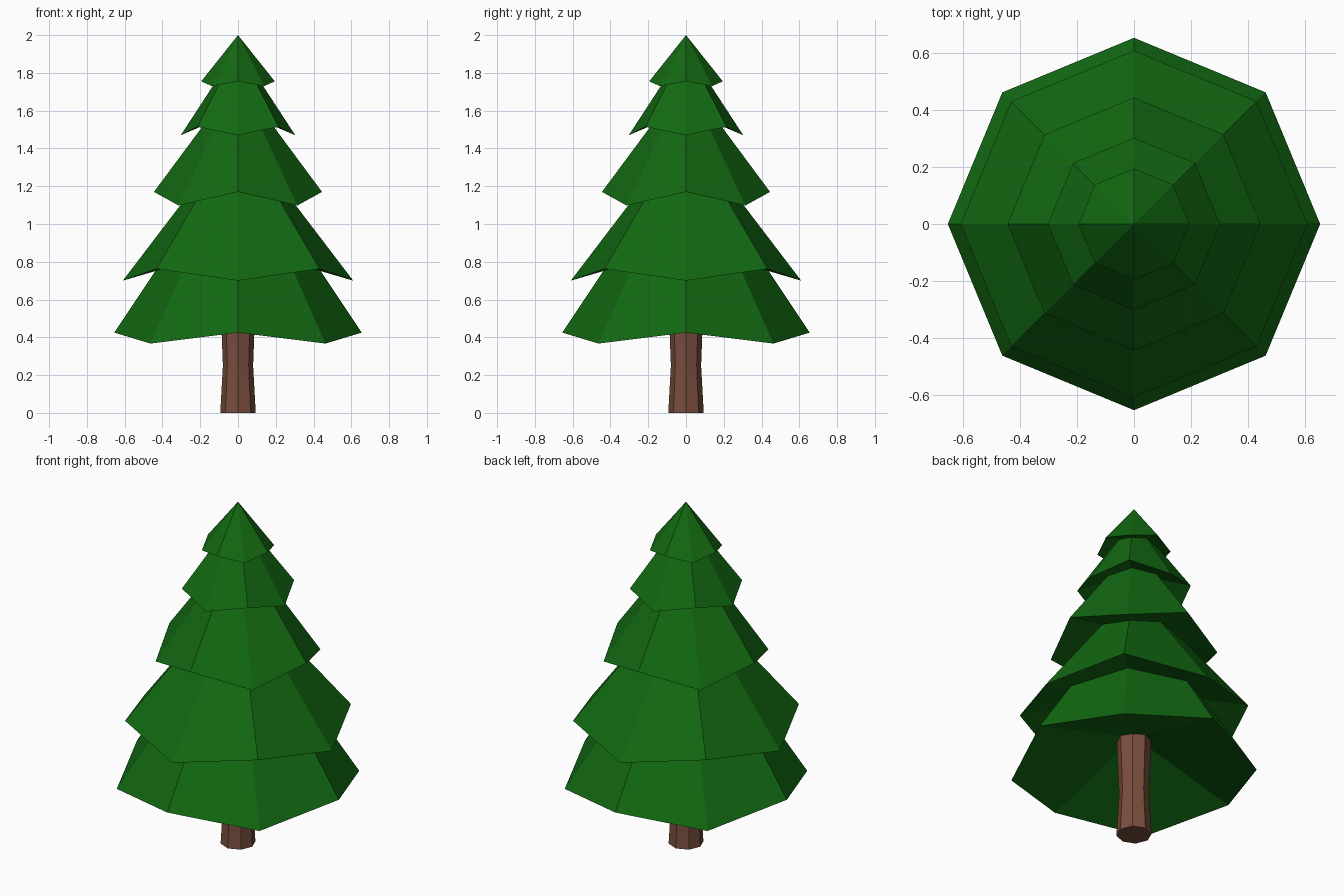
import bpy, bmesh, math

if "Cube" in bpy.data.objects:
    bpy.data.objects.remove(bpy.data.objects["Cube"])

N = 8  # sides; corners lie on the x and y axes


def material(name, rgb):
    m = bpy.data.materials.new(name)
    m.diffuse_color = (*rgb, 1)
    m.use_nodes = True
    m.node_tree.nodes["Principled BSDF"].inputs["Base Color"].default_value = m.diffuse_color
    return m


def ring(bm, r, zs):
    return [bm.verts.new((r * math.cos(i * math.tau / N), r * math.sin(i * math.tau / N), zs[i % len(zs)]))
            for i in range(N)]


def finish(bm, name, mat):
    bmesh.ops.recalc_face_normals(bm, faces=bm.faces)
    me = bpy.data.meshes.new(name)
    bm.to_mesh(me)
    bm.free()
    me.materials.append(mat)
    bpy.context.collection.objects.link(bpy.data.objects.new(name, me))


green = material("needle green", (0.006, 0.14, 0.006))
brown = material("bark brown", (0.19, 0.075, 0.047))

# Trunk: octagonal, slightly waisted
bm = bmesh.new()
rings = [ring(bm, r, [z]) for r, z in ((0.094, 0), (0.08, 0.25), (0.094, 0.62))]
for a, b in zip(rings, rings[1:]):
    for i in range(N):
        j = (i + 1) % N
        bm.faces.new((a[i], a[j], b[j], b[i]))
bm.faces.new(rings[0])
bm.faces.new(rings[-1])
finish(bm, "trunk", brown)

# Branch tiers: radius, rim height on axes, rim height on diagonals, tip, underside peak
tiers = [(0.655, 0.425, 0.367, 1.41, 0.60),
         (0.610, 0.700, 0.763, 1.50, 0.88),
         (0.445, 1.170, 1.098, 1.77, 1.25),
         (0.303, 1.470, 1.515, 1.935, 1.60),
         (0.195, 1.755, 1.730, 2.00, 1.80)]
for k, (r, z_axis, z_diag, tip, peak) in enumerate(tiers, 1):
    bm = bmesh.new()
    rim = ring(bm, r, [z_axis, z_diag])
    top, under = bm.verts.new((0, 0, tip)), bm.verts.new((0, 0, peak))
    for i in range(N):
        j = (i + 1) % N
        bm.faces.new((rim[i], rim[j], top))
        bm.faces.new((rim[j], rim[i], under))
    finish(bm, f"branch_tier_{k}", green)
